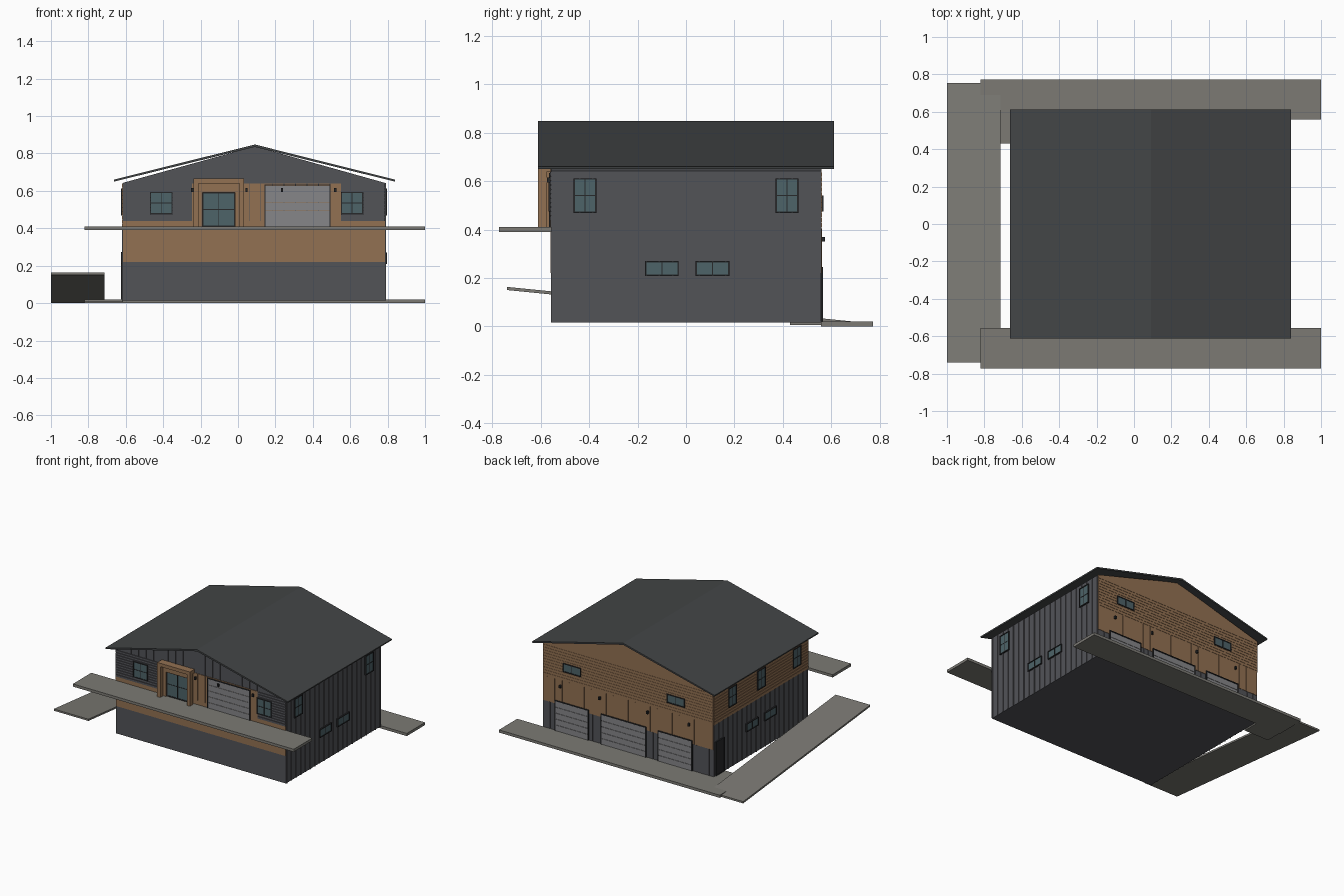
import bpy, bmesh, math
from mathutils import Vector

if "Cube" in bpy.data.objects:
    bpy.data.objects.remove(bpy.data.objects["Cube"])


def material(name, r, g, b):
    m = bpy.data.materials.new(name)
    m.diffuse_color = (r, g, b, 1)
    m.use_nodes = True
    m.node_tree.nodes["Principled BSDF"].inputs["Base Color"].default_value = m.diffuse_color
    return m


DARK = material("dark_siding", .085, .087, .097)
WOOD = material("wood_siding", .29, .165, .085)
ROOF = material("roof_metal", .055, .059, .061)
SLAB = material("concrete", .2, .195, .175)
DOOR = material("door_panel", .24, .24, .25)
GLASS = material("glass", .075, .125, .14)
TRIM = material("dark_trim", .02, .021, .023)

XL, XR, YW = -.615, .785, .557      # wall planes
RX, EAVE, PEAK = .09, .643, .838    # gable ridge x and heights


def finish(name, bm, mat):
    bmesh.ops.recalc_face_normals(bm, faces=bm.faces)
    me = bpy.data.meshes.new(name)
    bm.to_mesh(me)
    bm.free()
    me.materials.append(mat)
    ob = bpy.data.objects.new(name, me)
    bpy.context.collection.objects.link(ob)
    return ob


def boxes(name, items, mat):
    """One object from many (x0, x1, y0, y1, z0, z1) boxes."""
    bm = bmesh.new()
    for x0, x1, y0, y1, z0, z1 in items:
        vs = bmesh.ops.create_cube(bm, size=1)["verts"]
        for v in vs:
            v.co = ((x0 + x1) / 2 + v.co.x * (x1 - x0),
                    (y0 + y1) / 2 + v.co.y * (y1 - y0),
                    (z0 + z1) / 2 + v.co.z * (z1 - z0))
    return finish(name, bm, mat)


def prism(name, profile, a, b, axis, mat):
    """Extrude a 2D profile (x,z along y, or y,z along x) from a to b."""
    bm = bmesh.new()
    pt = (lambda p: (p[0], a, p[1])) if axis == "y" else (lambda p: (a, p[0], p[1]))
    f = bm.faces.new([bm.verts.new(pt(p)) for p in profile])
    new = bmesh.ops.extrude_face_region(bm, geom=[f])["geom"]
    d = Vector((0, b - a, 0)) if axis == "y" else Vector((b - a, 0, 0))
    bmesh.ops.translate(bm, vec=d, verts=[g for g in new if isinstance(g, bmesh.types.BMVert)])
    return finish(name, bm, mat)


def on(side, a0, a1, z0, z1, d1, d0=-.002):
    """Box lying on a wall; a runs along the wall, d points outward."""
    return {"front": (a0, a1, -YW - d1, -YW - d0, z0, z1),
            "back": (a0, a1, YW + d0, YW + d1, z0, z1),
            "left": (XL - d1, XL - d0, a0, a1, z0, z1),
            "right": (XR + d0, XR + d1, a0, a1, z0, z1)}[side]


def roofline(x):
    t = (RX - x) / (RX - XL) if x < RX else (x - RX) / (XR - RX)
    return PEAK - (PEAK - EAVE) * t


def frange(a, b, n):
    return [a + (b - a) * i / n for i in range(n + 1)]


def border(side, a0, a1, z0, z1, w, d):
    return [on(side, a0, a0 + w, z0, z1, d), on(side, a1 - w, a1, z0, z1, d),
            on(side, a0 + w, a1 - w, z1 - w, z1, d), on(side, a0 + w, a1 - w, z0, z0 + w, d)]


def window(name, side, a0, a1, z0, z1, cross=True):
    bars = border(side, a0, a1, z0, z1, .006, .011)
    m, h = (a0 + a1) / 2, (z0 + z1) / 2
    bars.append(on(side, m - .002, m + .002, z0, z1, .009))
    if cross:
        bars.append(on(side, a0, a1, h - .002, h + .002, .009))
    boxes(name + "_frame", bars, TRIM)
    boxes(name + "_glass", [on(side, a0 + .004, a1 - .004, z0 + .004, z1 - .004, .007)], GLASS)


def clapboards(name, side, spans, z0, z1, mat):
    n = 11
    p = (z1 - z0) / n
    boxes(name, [on(side, a, b, z0 + i * p, z0 + (i + .85) * p, .005)
                 for a, b in spans for i in range(n)], mat)


def garage_door(name, side, a0, a1, z0, z1):
    n = 5
    p = (z1 - z0) / n
    boxes(name + "_panels", [on(side, a0, a1, z0 + i * p, z0 + (i + 1) * p - .002, .007)
                             for i in range(n)], DOOR)
    w = .006
    boxes(name + "_trim", [on(side, a0 - w, a0, z0, z1 + w, .01), on(side, a1, a1 + w, z0, z1 + w, .01),
                           on(side, a0, a1, z1, z1 + w, .01)], TRIM)


def lamps(name, side, xs, z):
    boxes(name, [on(side, x - .006, x + .006, z - .01, z + .01, .018) for x in xs], TRIM)


# main body and roof
gable = [(XL, .015), (XR, .015), (XR, EAVE), (RX, PEAK), (XL, EAVE)]
prism("house_body", gable, -YW, YW, "y", DARK)
prism("roof", [(-.662, .65), (RX, .835), (.838, .65), (.84, .66), (RX, .848), (-.664, .66)],
      -.612, .612, "y", ROOF)

# concrete decks, apron, path and sloping ramp
boxes("front_deck", [(-.82, 1, -.772, -.555, .39, .41)], SLAB)
boxes("back_apron", [(-.82, 1, .558, .773, 0, .02)], SLAB)
boxes("side_landing", [(-.82, XL, .43, .558, .005, .02)], SLAB)
prism("side_ramp", [(-.74, .15), (.755, .0), (.755, .0135), (-.74, .163)], -1, -.715, "x", SLAB)

# front wall cladding
boxes("front_wood_panels", [on("front", XL, XR, .22, .392, .003),
                            on("front", XL, XR, .408, .44, .003)], WOOD)
planks = frange(-.245, .555, 13)
boxes("front_planks", [on("front", a, b - .003, .41, .64, .004)
                       for a, b in zip(planks, planks[1:])], WOOD)
clapboards("front_clapboards", "front", [(XL, -.245), (.555, XR)], .44, .64, DARK)
boxes("front_gable_battens", [on("front", x - .002, x + .002, .64, roofline(x) - .004, .004)
                              for x in frange(-.55, .73, 21)], DARK)

# back wall cladding
prism("back_wood_panel", [(XL, .22), (XR, .22), (XR, EAVE), (RX, PEAK), (XL, EAVE)],
      YW - .001, YW + .003, "y", WOOD)
clapboards("back_clapboards", "back", [(XL, XR)], .41, .64, WOOD)
boxes("back_plank_battens", [on("back", x - .0015, x + .0015, .22, .405, .005)
                             for x in frange(-.58, .75, 22)], WOOD)
boxes("back_base_battens", [on("back", x - .002, x + .002, .02, .22, .004)
                            for x in (-.58, -.53, -.48, -.12, .34, .38, .73)], DARK)

# side wall cladding
ys = frange(-.55, .55, 20)
boxes("right_battens", [on("right", y - .003, y + .003, .015, .643, .005) for y in ys], DARK)
boxes("left_battens", [on("left", y - .003, y + .003, .015, .4, .005) for y in ys], DARK)
boxes("left_wood_panel", [on("left", -YW, YW, .4, .643, .002)], WOOD)
clapboards("left_clapboards", "left", [(-YW, YW)], .405, .64, WOOD)

# windows
window("front_left_window", "front", -.47, -.35, .475, .595)
window("front_right_window", "front", .55, .67, .475, .595)
for i, y in enumerate((-.4175, .4175)):
    window(f"right_upper_window_{i}", "right", y - .0475, y + .0475, .468, .612)
for i, y in enumerate((-.1, .11)):
    window(f"right_lower_window_{i}", "right", y - .07, y + .07, .208, .27, False)
for i, y in enumerate((-.42, 0, .34)):
    window(f"left_upper_window_{i}", "left", y - .0475, y + .0475, .468, .612)
for i, y in enumerate((-.107, .107)):
    window(f"left_lower_window_{i}", "left", y - .07, y + .07, .208, .27, False)
for i, x in enumerate((-.31, .545)):
    window(f"back_window_{i}", "back", x - .075, x + .075, .475, .54, False)

# front entrance: glazed double door inside a wooden portal
window("front_entrance_door", "front", -.19, -.015, .41, .592)
boxes("entrance_surround", [on("front", -.212, -.19, .41, .64, .02), on("front", -.015, .007, .41, .64, .02),
                            on("front", -.19, -.015, .592, .64, .02)], WOOD)
boxes("entrance_portal", [(-.237, -.212, -.612, -.575, .41, .64), (.007, .032, -.612, -.575, .41, .64),
                          (-.237, .032, -.612, -.555, .64, .665)], WOOD)

# garage doors, side door and lamps
garage_door("front_garage_door", "front", .147, .488, .41, .628)
for i, (a, b) in enumerate(((-.44, -.17), (-.06, .3), (.415, .68))):
    garage_door(f"back_garage_door_{i}", "back", a, b, .02, .24)
boxes("left_side_door", [on("left", .44, .53, .02, .265, .007)], TRIM)
boxes("left_side_door_trim", border("left", .434, .536, .018, .272, .007, .01), TRIM)
lamps("front_lamps", "front", (-.245, .045, .235, .52), .605)
lamps("back_lamps", "back", (-.42, -.08, .315, .64), .36)
